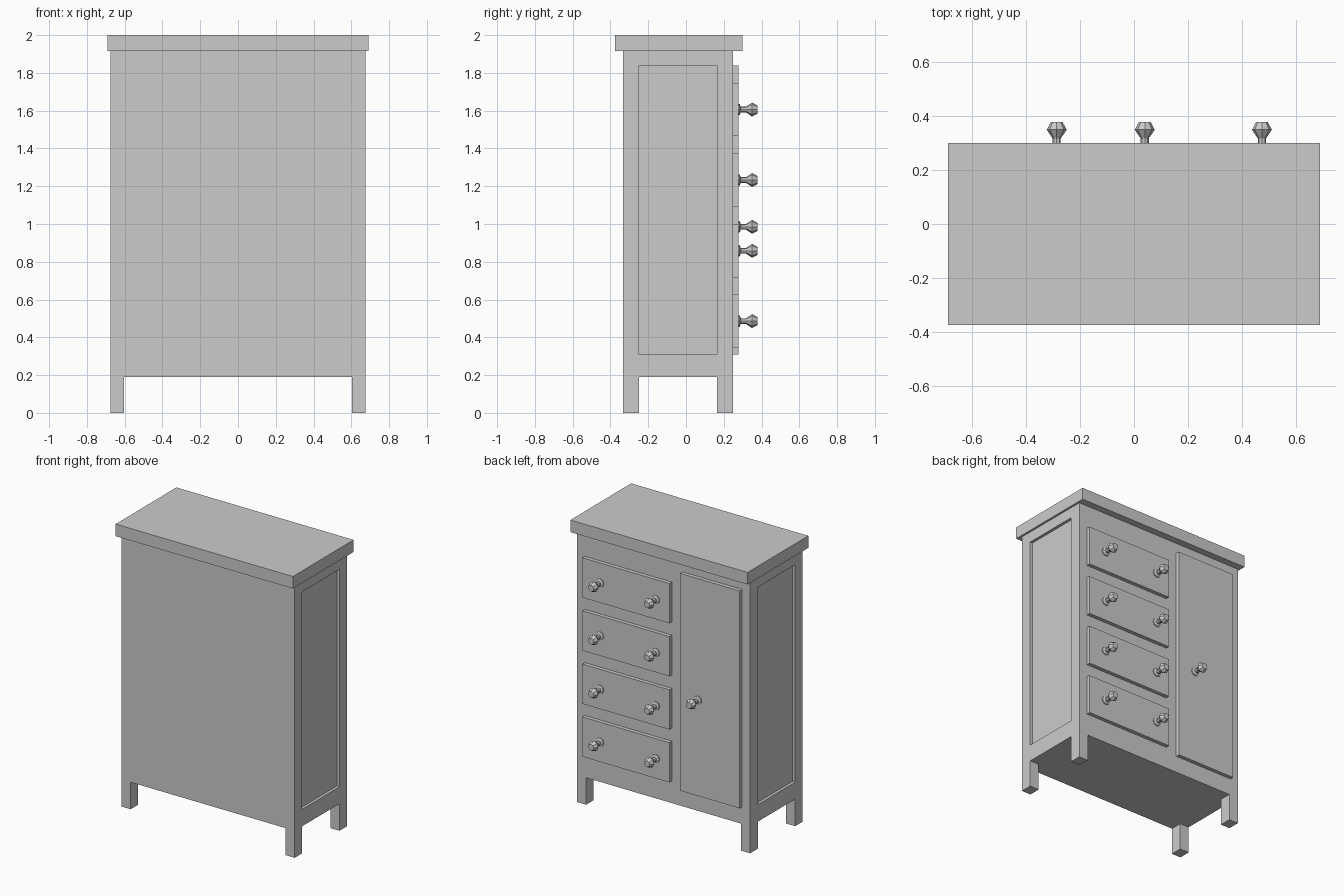
import bpy, bmesh
from math import radians, sin, cos, pi
from mathutils import Vector

if "Cube" in bpy.data.objects:
    bpy.data.objects.remove(bpy.data.objects["Cube"])


def finish(name, bm):
    bmesh.ops.recalc_face_normals(bm, faces=bm.faces)
    me = bpy.data.meshes.new(name)
    bm.to_mesh(me)
    bm.free()
    ob = bpy.data.objects.new(name, me)
    bpy.context.collection.objects.link(ob)
    return ob


def box_bm(lo, hi):
    bm = bmesh.new()
    bmesh.ops.create_cube(bm, size=1)
    for v in bm.verts:
        v.co = [(a + b) / 2 + c * (b - a) for a, b, c in zip(lo, hi, v.co)]
    return bm


def box(name, lo, hi):
    return finish(name, box_bm(lo, hi))


# Cabinet body: a sliced box whose bottom corners become legs and sides get recessed panels
bm = box_bm((-0.675, -0.333, 0.19), (0.675, 0.25, 1.92))
cuts = [(0, -0.603), (0, 0.603), (1, -0.25), (1, 0.165), (2, 0.31), (2, 1.84)]
for axis, pos in cuts:
    co, no = Vector(), Vector()
    co[axis], no[axis] = pos, 1
    bmesh.ops.bisect_plane(bm, geom=bm.verts[:] + bm.edges[:] + bm.faces[:],
                           plane_co=co, plane_no=no)
bm.normal_update()
legs, panels = [], []
for f in bm.faces:
    c = f.calc_center_median()
    if c.z < 0.2 and abs(c.x) > 0.603 and not -0.25 < c.y < 0.165:
        legs.append(f)
    elif abs(c.x) > 0.67 and -0.25 < c.y < 0.165 and 0.31 < c.z < 1.84:
        panels.append(f)


def push(faces, offset):
    for f in bmesh.ops.extrude_discrete_faces(bm, faces=faces)["faces"]:
        bmesh.ops.translate(bm, verts=f.verts[:], vec=offset(f))


push(legs, lambda f: Vector((0, 0, -0.19)))
push(panels, lambda f: Vector((-0.02 if f.calc_center_median().x > 0 else 0.02, 0, 0)))
bmesh.ops.remove_doubles(bm, verts=bm.verts[:], dist=1e-5)
bmesh.ops.dissolve_limit(bm, angle_limit=radians(1), verts=bm.verts[:], edges=bm.edges[:])
finish("cabinet_body", bm)

# Overhanging top board
box("top_board", (-0.69, -0.375, 1.915), (0.69, 0.30, 2.0))


# Knob: faceted turned profile of (distance out, radius)
def knob(name, x, z, sides=8):
    prof = [(0.27, 0.03), (0.284, 0.03), (0.29, 0.015), (0.318, 0.015),
            (0.325, 0.02), (0.35, 0.037), (0.378, 0.022)]
    bm = bmesh.new()
    rings = [[bm.verts.new((x + r * cos(2 * pi * i / sides), y, z + r * sin(2 * pi * i / sides)))
              for i in range(sides)] for y, r in prof]
    for a, b in zip(rings, rings[1:]):
        for i in range(sides):
            j = (i + 1) % sides
            bm.faces.new((a[i], a[j], b[j], b[i]))
    bm.faces.new(rings[0])
    bm.faces.new(rings[-1])
    finish(name, bm)


# Drawers with two knobs each
for n, z in enumerate((1.606, 1.233, 0.858, 0.486)):
    box(f"drawer_{n + 1}", (-0.065, 0.245, z - 0.14), (0.612, 0.277, z + 0.14))
    for side, x in (("right", 0.04), ("left", 0.475)):
        knob(f"drawer_{n + 1}_knob_{side}", x, z)

# Tall door with its knob
box("door", (-0.612, 0.245, 0.31), (-0.15, 0.277, 1.84))
knob("door_knob", -0.287, 0.985)
